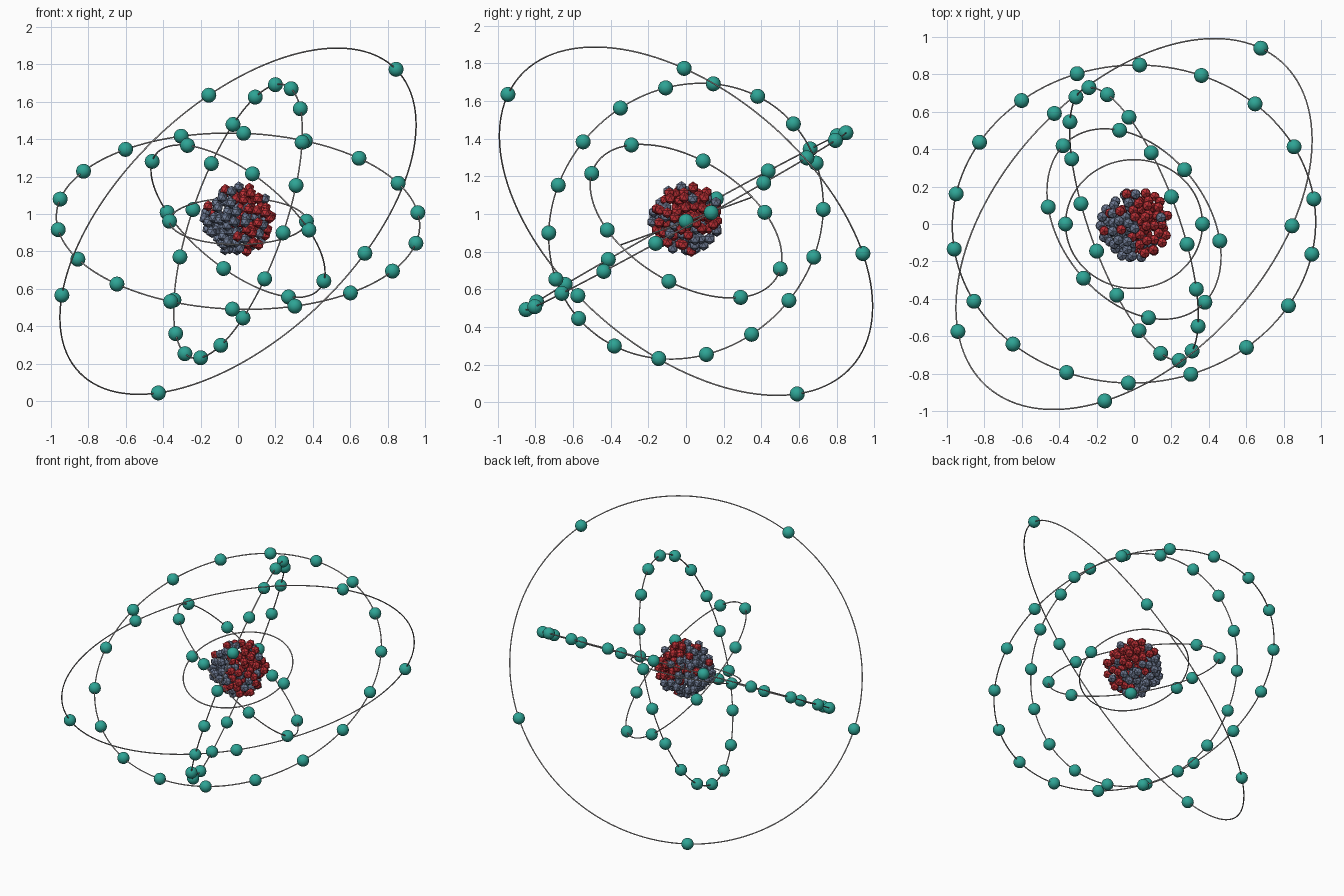
import bpy, bmesh, math, random
from mathutils import Vector, Matrix

if "Cube" in bpy.data.objects:
    bpy.data.objects.remove(bpy.data.objects["Cube"])

random.seed(5)
CENTRE = Vector((0, 0, 0.962))
CORE = Vector((0.003, 0, 0.972))


def material(name, rgb):
    m = bpy.data.materials.new(name)
    m.diffuse_color = (*rgb, 1)
    m.use_nodes = True
    m.node_tree.nodes["Principled BSDF"].inputs["Base Color"].default_value = m.diffuse_color
    return m


teal = material("teal", (0.027, 0.37, 0.3))
red = material("red", (0.52, 0.03, 0.037))
slate = material("slate", (0.16, 0.2, 0.3))
wire_grey = material("light_grey", (0.5, 0.48, 0.48))


def random_axis():
    return Vector([random.gauss(0, 1) for _ in range(3)]).normalized()


def balls(name, points, radius, mat, detail, smooth):
    """One object made of equal spheres at the given points."""
    bm = bmesh.new()
    for p in points:
        bmesh.ops.create_icosphere(bm, subdivisions=detail, radius=radius,
                                   matrix=Matrix.Translation(p))
    for f in bm.faces:
        f.smooth = smooth
    mesh = bpy.data.meshes.new(name)
    bm.to_mesh(mesh)
    bm.free()
    mesh.materials.append(mat)
    obj = bpy.data.objects.new(name, mesh)
    bpy.context.collection.objects.link(obj)


def orbit(name, count, first, second):
    """Thin ring through the first electron, in the plane of both vectors."""
    u = Vector(first)
    r = u.length
    u.normalize()
    v = Vector(second)
    v = (v - u * v.dot(u)).normalized()
    n = u.cross(v)
    bpy.ops.mesh.primitive_torus_add(major_radius=r, minor_radius=0.004,
                                     major_segments=128, minor_segments=8)
    ring = bpy.context.object
    ring.name = name + "_orbit"
    ring.matrix_world = Matrix.Translation(CENTRE) @ Matrix((u, v, n)).transposed().to_4x4()
    ring.data.materials.append(wire_grey)
    bpy.ops.object.shade_smooth()
    angles = [2 * math.pi * i / count for i in range(count)]
    points = [CENTRE + r * (u * math.cos(a) + v * math.sin(a)) for a in angles]
    balls(name + "_electrons", points, 0.04, teal, 3, True)


# Orbits with evenly spaced electrons, inner to outer
orbit("first", 2, (-0.366, 0, 0), (0, 0.345, 0.125))
orbit("second", 8, (-0.27, -0.29, 0.405), (-0.38, 0.415, 0.05))
orbit("third", 18, (0.2, 0.145, 0.73), (0.277, -0.705, 0.067))
orbit("fourth", 18, (0.03, 0.85, 0.47), (-0.955, 0.015, 0.037))
orbit("fifth", 5, (0.845, -0.01, 0.812), (0.675, 0.94, -0.175))

# Nucleus: closely packed cluster of faceted balls
cluster = []
for _ in range(60000):
    p = random_axis() * 0.183 * random.random() ** (1 / 3)
    if all((p - q).length > 0.046 for q in cluster):
        cluster.append(p)
        if len(cluster) == 155:
            break

# Red balls gather loosely on one side
side = Vector((0.6, 0.15, 0.3))
cluster.sort(key=lambda p: p.dot(side) + random.gauss(0, 0.07), reverse=True)
split = int(len(cluster) * 0.43)
balls("protons", [CORE + p for p in cluster[:split]], 0.03, red, 1, False)
balls("neutrons", [CORE + p for p in cluster[split:]], 0.03, slate, 1, False)
